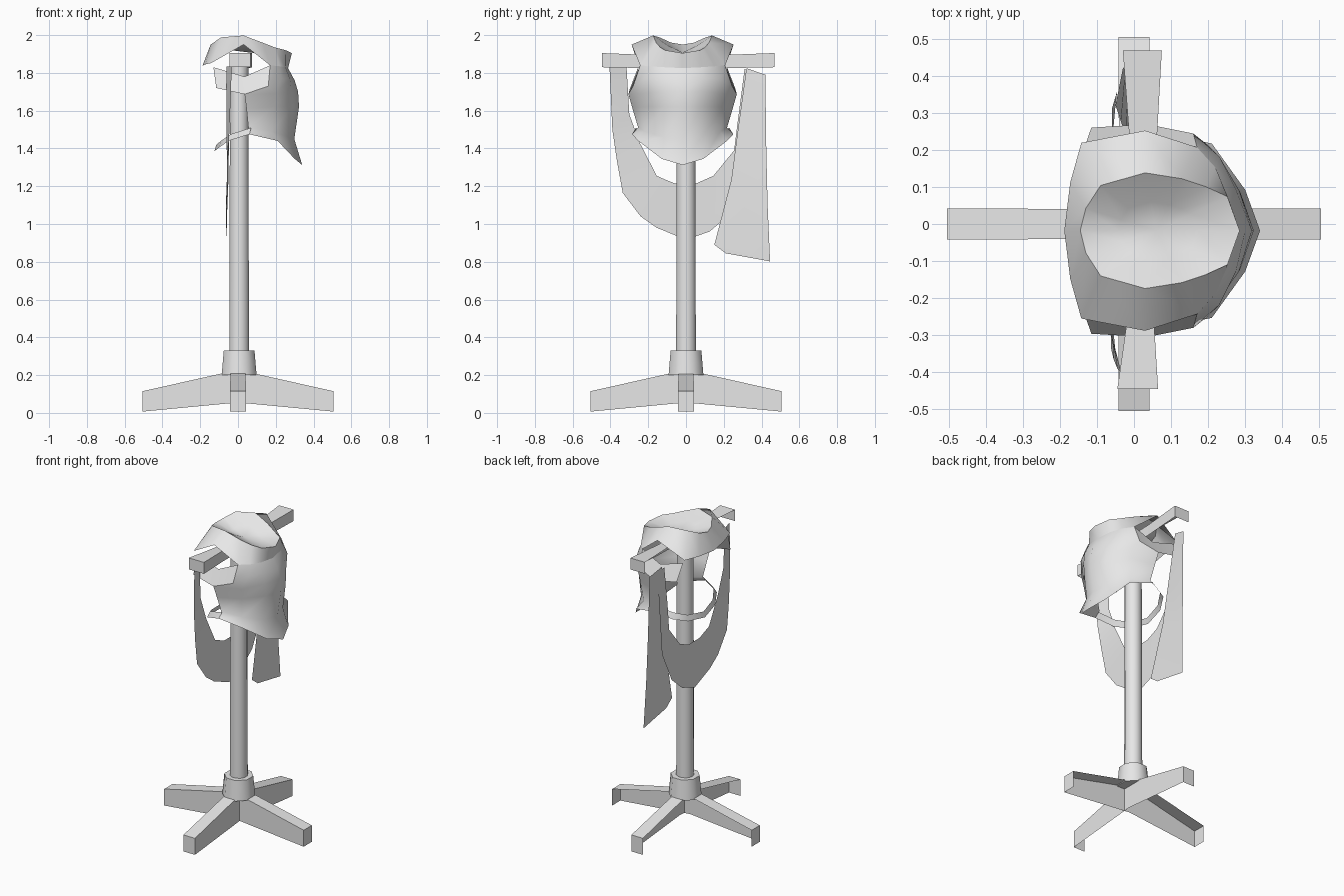
import bpy, bmesh, math
from mathutils import Matrix, Vector

default_cube = bpy.data.objects.get("Cube")
if default_cube:
    bpy.data.objects.remove(default_cube, do_unlink=True)

# one plain grey for every part
grey = bpy.data.materials.new("plain_grey")
grey.use_nodes = True
COLOUR = (0.8, 0.8, 0.8, 1)
grey.diffuse_color = COLOUR
grey.node_tree.nodes["Principled BSDF"].inputs["Base Color"].default_value = COLOUR

ARMOUR_Y = -0.018   # mirror plane of the armour


def finish(name, bm, smooth=None):
    """Turn a bmesh into a named, coloured object."""
    bmesh.ops.recalc_face_normals(bm, faces=bm.faces)
    mesh = bpy.data.meshes.new(name)
    bm.to_mesh(mesh)
    bm.free()
    mesh.materials.append(grey)
    obj = bpy.data.objects.new(name, mesh)
    bpy.context.collection.objects.link(obj)
    if smooth:
        bpy.ops.object.select_all(action='DESELECT')
        obj.select_set(True)
        bpy.context.view_layer.objects.active = obj
        bpy.ops.object.shade_smooth_by_angle(angle=math.radians(smooth))
    return obj


def skin(bm, rows, closed=False):
    """Join neighbouring rows of points with quads; return the vertex rows."""
    grid = [[bm.verts.new(p) for p in row] for row in rows]
    for a, b in zip(grid, grid[1:]):
        count = len(a)
        for i in range(count if closed else count - 1):
            j = (i + 1) % count
            bm.faces.new((a[i], a[j], b[j], b[i]))
    return grid


def open_beam(name, sections, capped, turn=0):
    """Beam with a top and one side, closed at the listed ends."""
    bm = bmesh.new()
    rows = skin(bm, [section[:3] for section in sections])
    for end in capped:
        bm.faces.new(rows[end] + [bm.verts.new(sections[end][3])])
    bm.transform(Matrix.Rotation(turn, 4, 'Z'))
    return finish(name, bm)


def both_sides(half):
    """Mirror a row that starts on the middle plane, giving a full row."""
    left = [(x, ARMOUR_Y + y, z) for x, y, z in half]
    right = [(x, ARMOUR_Y - y, z) for x, y, z in half[1:]]
    return right[::-1] + left


def round_part(name, sides, low_radius, top_radius, low, top):
    bm = bmesh.new()
    bmesh.ops.create_cone(bm, cap_ends=True, segments=sides, radius1=low_radius,
                          radius2=top_radius, depth=top - low)
    bm.transform(Matrix.Translation((0.006, 0, (low + top) / 2))
                 @ Matrix.Rotation(math.pi / sides, 4, 'Z'))
    return finish(name, bm, 50)


# stand: pole, hub and four tapering legs
round_part("pole", 12, 0.054, 0.05, 0.3, 1.87)
round_part("hub", 8, 0.1, 0.088, 0.2, 0.33)


def leg_section(reach, side, low, top):
    return [(reach, -side, low), (reach, -side, top),
            (reach, side, top), (reach, side, low)]


# side walls face the front on the side legs, and the left on the others
for index, name in enumerate(("left", "back", "right", "front")):
    wall = 1 if name in ("left", "back") else -1
    open_beam(name + "_leg",
              [leg_section(0, wall * 0.04, 0.055, 0.228),
               leg_section(0.505, wall * 0.042, 0.007, 0.115)],
              [-1], index * math.pi / 2)


# crossbar, wider at its ends
def bar_section(y, back, front, low, top):
    return [(front, y, low), (front, y, top), (back, y, top), (back, y, low)]


open_beam("crossbar",
          [bar_section(-0.445, -0.045, 0.065, 1.83, 1.905),
           bar_section(-0.2, -0.01, 0.05, 1.825, 1.895),
           bar_section(0.2, -0.01, 0.06, 1.825, 1.895),
           bar_section(0.468, -0.03, 0.075, 1.83, 1.905)], [0, -1])

# breastplate: rows from hem to neck, each from the middle to the side
breast_rows = [
    [(0.34, 0, 1.312), (0.3, 0.11, 1.345), (0.21, 0.235, 1.44), (0.06, 0.268, 1.475)],
    [(0.298, 0, 1.45), (0.268, 0.1, 1.46), (0.18, 0.2, 1.49), (0.055, 0.235, 1.51)],
    [(0.323, 0, 1.62), (0.288, 0.1, 1.62), (0.19, 0.22, 1.62), (0.045, 0.265, 1.61)],
    [(0.318, 0, 1.7), (0.283, 0.11, 1.7), (0.2, 0.23, 1.69), (0.035, 0.287, 1.687)],
    [(0.3, 0, 1.76), (0.275, 0.11, 1.77), (0.23, 0.2, 1.77), (0.16, 0.262, 1.73)],
    [(0.265, 0, 1.825), (0.25, 0.1, 1.83), (0.22, 0.17, 1.835), (0.17, 0.225, 1.84)],
]
bm = bmesh.new()
skin(bm, [both_sides(row) for row in breast_rows])
finish("breastplate", bm, 60)

# shoulder yoke: neck edge and outer edge, from the front to the back
neck_edge = [(0.285, 0, 1.905), (0.252, 0.092, 1.92), (0.195, 0.118, 1.935),
             (0.13, 0.14, 1.96), (0.03, 0.156, 1.998), (-0.09, 0.122, 1.988),
             (-0.13, 0.06, 1.96), (-0.145, 0, 1.95)]
back_corner = (-0.142, 0.237, 1.852)
outer_edge = breast_rows[-1] + [(0.03, 0.27, 1.95), back_corner,
                                (-0.172, 0.13, 1.845), (-0.188, 0, 1.838)]


def full_ring(half):
    return both_sides(half)[1:]     # drop the doubled back point


bm = bmesh.new()
skin(bm, [full_ring(neck_edge), full_ring(outer_edge)], closed=True)
finish("shoulder_yoke", bm, 75)

# dished cloth filling the neck opening
bm = bmesh.new()
centre = Vector((0.06, ARMOUR_Y, 1.908))
inner = [centre.lerp(Vector(p), 0.5) - Vector((0, 0, 0.008)) for p in full_ring(neck_edge)]
rings = skin(bm, [full_ring(neck_edge), inner], closed=True)
middle = bm.verts.new(centre)
for a, b in zip(rings[1], rings[1][1:] + rings[1][:1]):
    bm.faces.new((a, b, middle))
finish("neck_lining", bm, 60)

# flared plates under both armholes, reaching back to the yoke
flap_low = [(-0.115, 0.278, 1.72), (0.035, 0.287, 1.687), (0.16, 0.262, 1.73)]
flap_top = [(-0.13, 0.235, 1.83), (0.035, 0.235, 1.78), (0.17, 0.225, 1.84)]
for name, side in (("left", 1), ("right", -1)):
    bm = bmesh.new()
    skin(bm, [[(x, ARMOUR_Y + side * y, z) for x, y, z in row]
              for row in (flap_low, flap_top)])
    finish(name + "_armhole_plate", bm, 45)

# thin belt carrying the hem round the back
belt_low = [(-0.125, 0, 1.385), (-0.1, 0.14, 1.405), (-0.05, 0.23, 1.44), (0.06, 0.268, 1.475)]
bm = bmesh.new()
skin(bm, [both_sides(belt_low),
          both_sides([(x + 0.01, y * 0.92, z + 0.035) for x, y, z in belt_low])])
finish("back_belt", bm, 45)


# hanging cloth: bands running from one edge to the other
def cloth(name, bands):
    bm = bmesh.new()
    skin(bm, bands)
    finish(name, bm, 40)


cloth("draped_cloth", [
    ((-0.033, -0.405, 1.835), (-0.06, -0.315, 1.835)),
    ((-0.045, -0.39, 1.5), (-0.06, -0.3, 1.58)),
    ((-0.055, -0.365, 1.33), (-0.06, -0.245, 1.43)),
    ((-0.062, -0.335, 1.165), (-0.058, -0.155, 1.255)),
    ((-0.064, -0.24, 1.04), (-0.056, -0.11, 1.235)),
    ((-0.064, -0.155, 0.98), (-0.056, -0.06, 1.215)),
    ((-0.064, 0, 0.917), (-0.056, 0.055, 1.215)),
    ((-0.06, 0.125, 0.96), (-0.056, 0.145, 1.255)),
    ((-0.058, 0.23, 1.05), (-0.056, 0.255, 1.39)),
    ((-0.05, 0.32, 1.25), (-0.06, 0.275, 1.55)),
    ((-0.045, 0.36, 1.8), (-0.06, 0.31, 1.82))])
cloth("hanging_cloth", [
    ((-0.05, 0.32, 1.825), (-0.03, 0.42, 1.79)),
    ((-0.035, 0.275, 1.5), (-0.022, 0.425, 1.4)),
    ((-0.022, 0.24, 1.235), (-0.014, 0.432, 1.1)),
    ((-0.004, 0.15, 0.89), (-0.004, 0.445, 0.803)),
    ((-0.004, 0.21, 0.845), (-0.004, 0.445, 0.802))])
